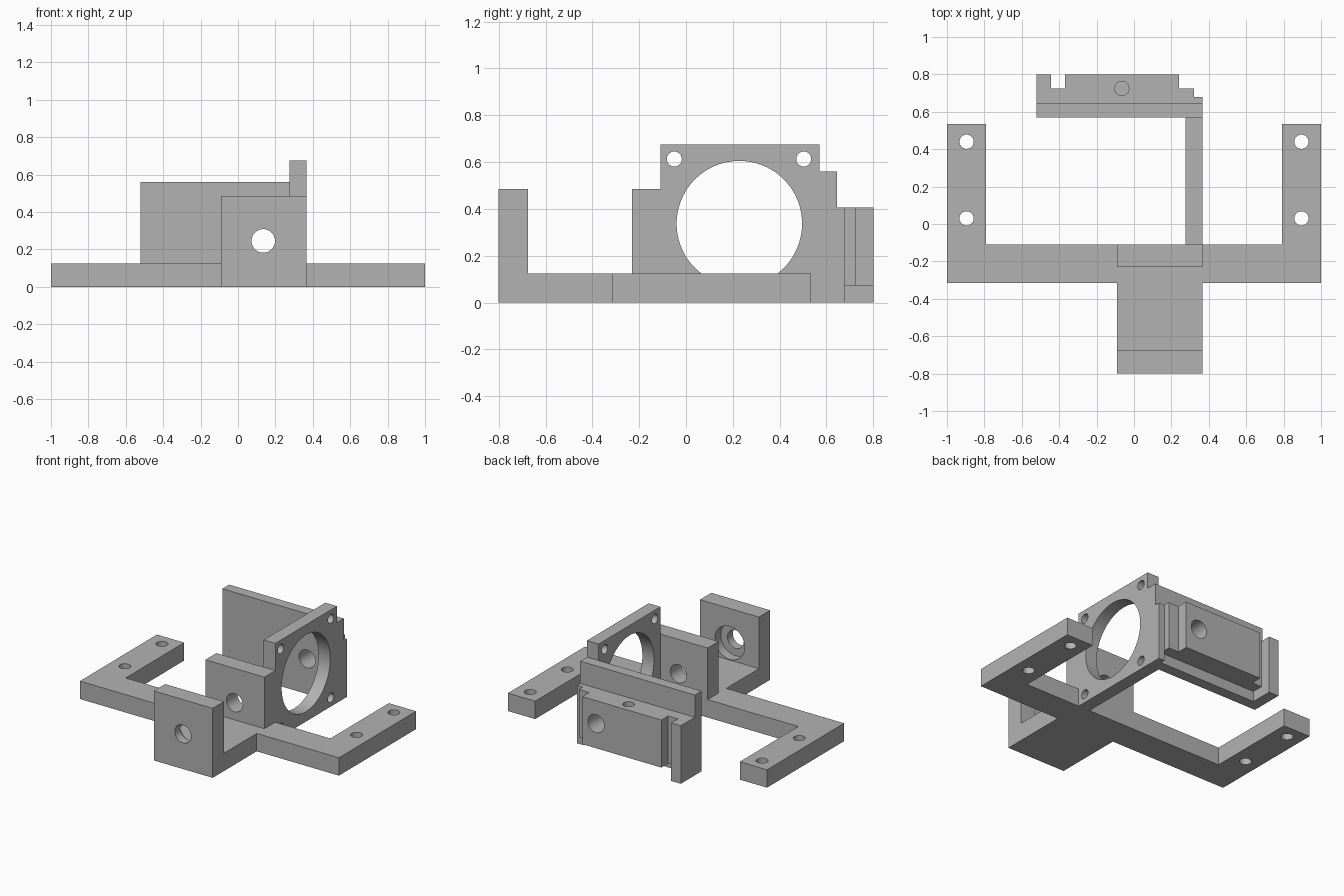
import bpy
import bmesh
from mathutils import Matrix, Vector

default = bpy.data.objects.get("Cube")
if default:
    bpy.data.objects.remove(default, do_unlink=True)

grey = bpy.data.materials.new("plain grey")
grey.use_nodes = True
colour = (0.45, 0.45, 0.45, 1)
grey.diffuse_color = colour
grey.node_tree.nodes["Principled BSDF"].inputs["Base Color"].default_value = colour


def prism(name, outline, z0, z1):
    """Extrude a plan outline from z0 up to z1."""
    bm = bmesh.new()
    face = bm.faces.new([bm.verts.new((x, y, z0)) for x, y in outline])
    top = bmesh.ops.extrude_face_region(bm, geom=[face])["geom"]
    bmesh.ops.translate(bm, vec=(0, 0, z1 - z0),
                        verts=[g for g in top if isinstance(g, bmesh.types.BMVert)])
    bmesh.ops.recalc_face_normals(bm, faces=bm.faces)
    mesh = bpy.data.meshes.new(name)
    bm.to_mesh(mesh)
    bm.free()
    mesh.materials.append(grey)
    obj = bpy.data.objects.new(name, mesh)
    bpy.context.collection.objects.link(obj)
    return obj


def box(name, x0, x1, y0, y1, z0, z1):
    return prism(name, [(x0, y0), (x1, y0), (x1, y1), (x0, y1)], z0, z1)


def drill(obj, centre, axis, radius, depth=0.4, sides=48):
    """Cut a round hole, centred on a point, along an axis."""
    bm = bmesh.new()
    turn = Vector((0, 0, 1)).rotation_difference(Vector(axis)).to_matrix().to_4x4()
    bmesh.ops.create_cone(bm, cap_ends=True, segments=sides, radius1=radius,
                          radius2=radius, depth=depth,
                          matrix=Matrix.Translation(centre) @ turn)
    mesh = bpy.data.meshes.new("hole_cutter")
    bm.to_mesh(mesh)
    bm.free()
    mesh.materials.append(grey)
    cutter = bpy.data.objects.new("hole_cutter", mesh)
    cutter.hide_render = True
    bpy.context.collection.objects.link(cutter)
    mod = obj.modifiers.new("hole", "BOOLEAN")
    mod.operation = "DIFFERENCE"
    mod.solver = "EXACT"
    mod.object = cutter
    bpy.context.view_layer.objects.active = obj
    bpy.ops.object.modifier_apply(modifier=mod.name)
    bpy.data.objects.remove(cutter, do_unlink=True)


X, Y, Z = (1, 0, 0), (0, 1, 0), (0, 0, 1)
BASE = 0.125                  # base thickness
LEFT, RIGHT = 0.365, -0.09    # sides of the rod supports
ROD_X, ROD_Z, ROD_R = 0.135, 0.245, 0.063

# Base: crossbar, two arms and a front tongue
base = prism("base_frame", [
    (-1, -0.315), (RIGHT, -0.315), (RIGHT, -0.8), (LEFT, -0.8), (LEFT, -0.315),
    (1, -0.315), (1, 0.535), (0.79, 0.535), (0.79, -0.11),
    (-0.79, -0.11), (-0.79, 0.535), (-1, 0.535)], 0, BASE)
for side in (-1, 1):
    for y in (0.03, 0.44):
        drill(base, (side * 0.895, y, 0.06), Z, 0.038)

# Upright rod supports; the front one has a recess behind
front_support = box("front_support", RIGHT, LEFT, -0.8, -0.675, BASE, 0.485)
drill(front_support, (ROD_X, -0.69, ROD_Z), Y, 0.115, depth=0.1)
middle_support = box("middle_support", RIGHT, LEFT, -0.23, -0.11, BASE, 0.485)

# Side plate with a large round opening and corner screw holes
side_plate = box("side_plate", 0.275, LEFT, -0.11, 0.57, 0, 0.675)
drill(side_plate, (0.32, 0.228, 0.337), X, 0.268, sides=96)
for y in (-0.05, 0.503):
    for z in (0.061, 0.613):
        drill(side_plate, (0.32, y, z), X, 0.032)

# Back plate with its stepped clamp block, post and edge strip
back_plate = box("back_plate", -0.52, LEFT, 0.57, 0.645, 0, 0.56)
clamp_block = prism("clamp_block", [
    (-0.445, 0.645), (0.32, 0.645), (0.32, 0.725), (0.24, 0.725),
    (0.24, 0.8), (-0.37, 0.8), (-0.37, 0.725), (-0.445, 0.725)], 0.073, 0.405)
back_post = box("back_post", -0.52, -0.445, 0.645, 0.8, 0, 0.405)
edge_strip = box("edge_strip", 0.32, LEFT, 0.645, 0.68, 0, 0.405)
drill(clamp_block, (-0.065, 0.725, 0.405), Z, 0.038, depth=0.35)

# Rod hole through everything it meets
for part, y in ((front_support, -0.74), (middle_support, -0.17),
                (back_plate, 0.61), (clamp_block, 0.72)):
    drill(part, (ROD_X, y, ROD_Z), Y, ROD_R)

# Smooth hole walls, crisp edges
for obj in (base, front_support, middle_support, side_plate, back_plate,
            clamp_block, back_post, edge_strip):
    bpy.ops.object.select_all(action="DESELECT")
    obj.select_set(True)
    bpy.context.view_layer.objects.active = obj
    bpy.ops.object.shade_smooth_by_angle()
